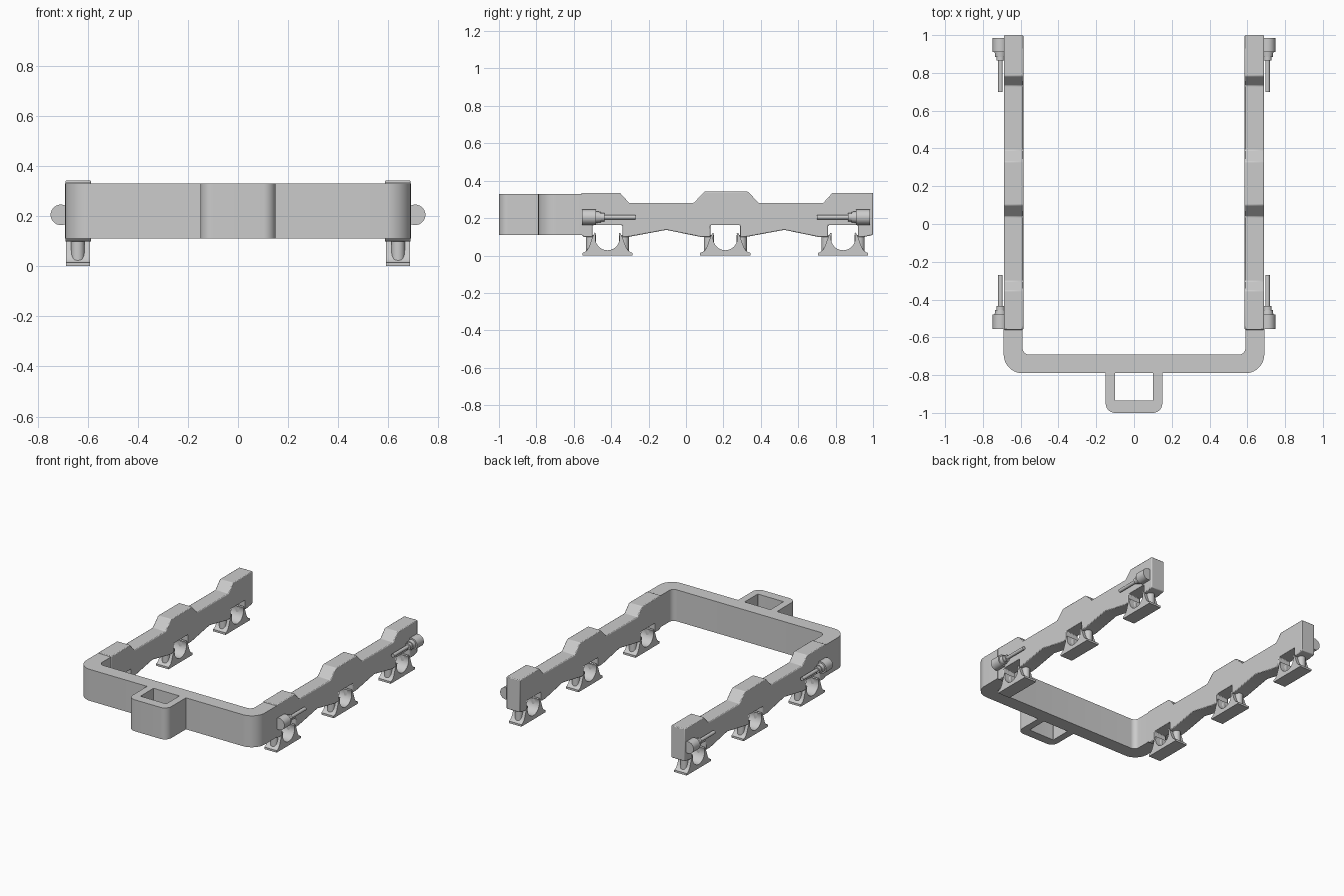
import bpy, bmesh
from math import sin, cos, pi, radians
from mathutils import Matrix, Vector

if "Cube" in bpy.data.objects:
    bpy.data.objects.remove(bpy.data.objects["Cube"])

AXLES = (-0.42, 0.21, 0.84)
X_IN, X_OUT, X_MID = 0.588, 0.69, 0.639


def finish(name, bm, mirror=False, bevel=0):
    bmesh.ops.recalc_face_normals(bm, faces=bm.faces)
    me = bpy.data.meshes.new(name)
    bm.to_mesh(me)
    bm.free()
    ob = bpy.data.objects.new(name, me)
    bpy.context.collection.objects.link(ob)
    if bevel:
        mod = ob.modifiers.new("soft_edges", 'BEVEL')
        mod.width, mod.segments, mod.limit_method = bevel, 2, 'ANGLE'
    if mirror:
        ob.modifiers.new("mirror", 'MIRROR')
    bpy.ops.object.select_all(action='DESELECT')
    ob.select_set(True)
    bpy.context.view_layer.objects.active = ob
    bpy.ops.object.shade_smooth_by_angle(angle=radians(32))
    return ob


def prism(bm, pts, lo, hi, axis):
    """Extrude a closed 2D profile along x (profile y,z) or z (profile x,y)."""
    def place(p, d):
        return (d, p[0], p[1]) if axis == 'x' else (p[0], p[1], d)
    a = [bm.verts.new(place(p, lo)) for p in pts]
    b = [bm.verts.new(place(p, hi)) for p in pts]
    bm.faces.new(a)
    bm.faces.new(b[::-1])
    for i in range(len(pts)):
        j = (i + 1) % len(pts)
        bm.faces.new((a[i], a[j], b[j], b[i]))


def cylinder(bm, start, end, r1, r2=None, sides=32):
    s, e = Vector(start), Vector(end)
    rot = (e - s).to_track_quat('Z', 'Y').to_matrix().to_4x4()
    bmesh.ops.create_cone(bm, cap_ends=True, segments=sides, radius1=r1,
                          radius2=r1 if r2 is None else r2, depth=(e - s).length,
                          matrix=Matrix.Translation((s + e) / 2) @ rot)


def u_curve(x, top, bottom, r, n=10):
    """Open U path in plan, with both lower corners rounded."""
    left = [(-x, top)]
    for i in range(n + 1):
        a = pi + i / n * pi / 2
        left.append((-x + r + r * cos(a), bottom + r + r * sin(a)))
    return left + [(-px, py) for px, py in reversed(left)]


def u_band(name, outer, inner, top, lo, hi):
    bm = bmesh.new()
    prism(bm, u_curve(outer[0], top, *outer[1:]) + u_curve(inner[0], top, *inner[1:])[::-1],
          lo, hi, 'z')
    return finish(name, bm)


# Rounded end frame and the rectangular loop on its front
u_band("end_frame", (X_OUT, -0.79, 0.1), (X_IN + 0.002, -0.692, 0.036), -0.555, 0.11, 0.33)
u_band("front_loop", (0.15, -1.0, 0.05), (0.1, -0.935, 0.004), -0.788, 0.11, 0.33)

# Side beams: stepped top edge, arched bottom edge with a notch at each axle
top = [(-0.56, 0.335), (-0.353, 0.335), (-0.303, 0.28), (0.04, 0.28), (0.1, 0.342),
       (0.33, 0.342), (0.39, 0.28), (0.733, 0.28), (0.783, 0.335), (1.0, 0.335)]
bottom = [(-0.56, 0.11)]
for k, y in enumerate(AXLES):
    bottom += [(y - 0.125, 0.098), (y - 0.08, 0.098), (y - 0.08, 0.162),
               (y + 0.08, 0.162), (y + 0.08, 0.098), (y + 0.115, 0.1)]
    if k < 2:
        bottom.append((y + 0.315, 0.137))
bottom.append((1.0, 0.11))
bm = bmesh.new()
prism(bm, top + bottom[::-1], X_IN - 0.002, X_OUT - 0.001, 'x')
finish("side_beam", bm, mirror=True, bevel=0.005)

# Axle saddles: flared foot with a round open seat
half = [(0.134, 0), (0.134, 0.014), (0.124, 0.017), (0.11, 0.027), (0.099, 0.045),
        (0.09, 0.07), (0.08, 0.098), (0.068, 0.122)]
seat = []
for i in range(25):
    a = radians(22) - i / 24 * radians(224)
    seat.append((0.065 * cos(a), 0.093 + 0.065 * sin(a)))
saddle = half + seat + [(-y, z) for y, z in reversed(half)]
bm = bmesh.new()
for c in AXLES:
    prism(bm, [(c + y, z) for y, z in saddle], X_IN + 0.003, X_OUT - 0.003, 'x')
finish("axle_saddle", bm, mirror=True)

# Round posts joining each saddle to the beam
bm = bmesh.new()
for c in AXLES:
    for s in (-1, 1):
        cylinder(bm, (X_MID, c + s * 0.088, 0.01), (X_MID, c + s * 0.088, 0.11), 0.027)
finish("saddle_post", bm, mirror=True)

# Outboard cylinders with collar and rod, one at each end of the beam
bm = bmesh.new()
for s in (-1, 1):
    def at(y):
        return (0.707, 0.215 + s * (0.215 - y), 0.205)
    cylinder(bm, at(-0.555), at(-0.48), 0.041)
    cylinder(bm, at(-0.482), at(-0.455), 0.031, 0.028)
    cylinder(bm, at(-0.457), at(-0.435), 0.022)
    cylinder(bm, at(-0.437), at(-0.27), 0.012, sides=20)
finish("side_cylinder", bm, mirror=True)
